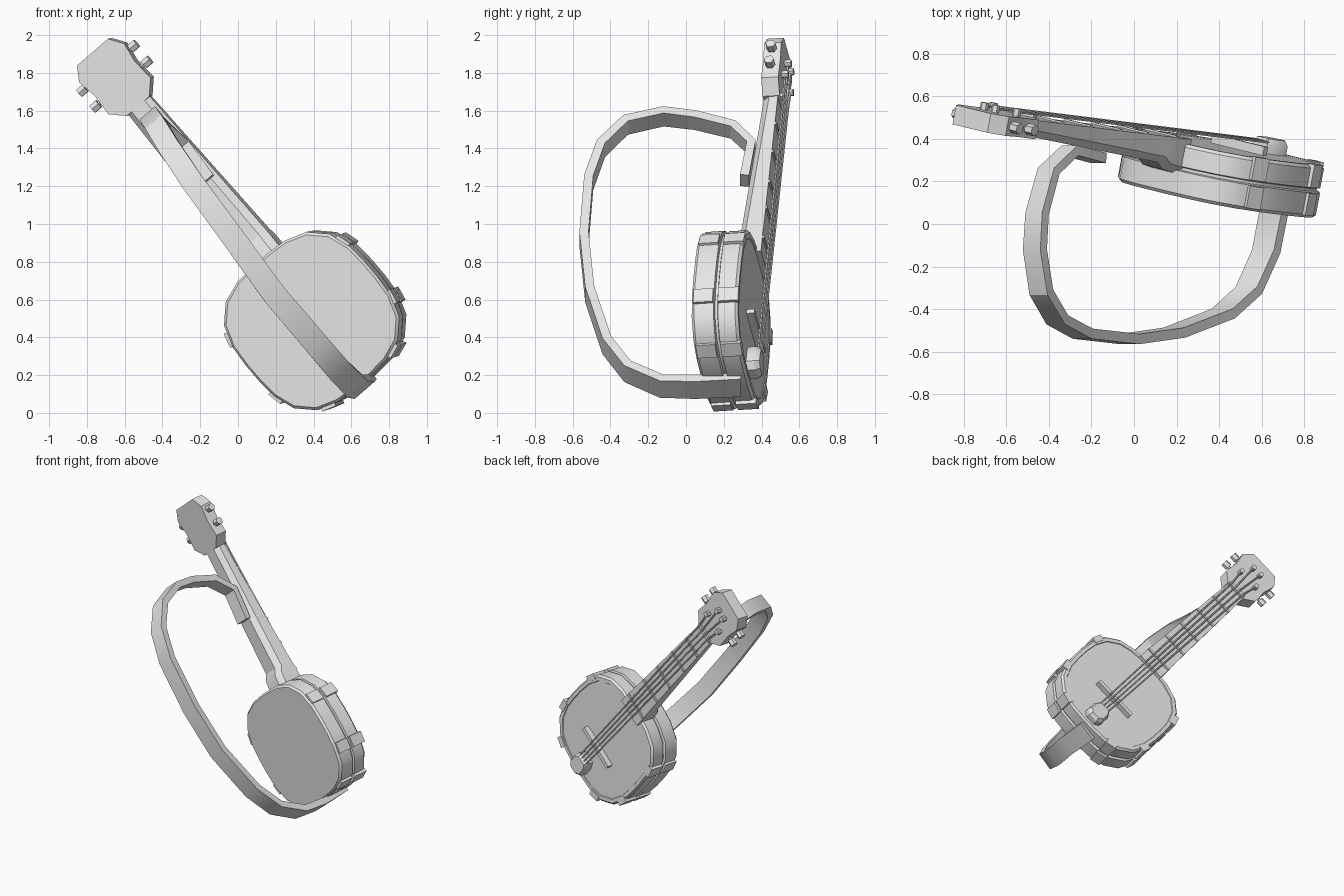
import bpy, bmesh, math
from mathutils import Vector, Matrix

if "Cube" in bpy.data.objects:
    bpy.data.objects.remove(bpy.data.objects["Cube"])

grey = bpy.data.materials.new("light_grey")
grey.diffuse_color = (0.8, 0.8, 0.8, 1)
grey.use_nodes = True
grey.node_tree.nodes["Principled BSDF"].inputs["Base Color"].default_value = grey.diffuse_color

# Instrument frame: X across, Y along the neck, Z out of the drum head
N = Vector((0.19, 1, 0.06)).normalized()
U = Vector((-0.656, 0, 0.755))
U = (U - N * U.dot(N)).normalized()
X = U.cross(N)
M = Matrix.Translation((0.387, 0.117, 0.485)) @ Matrix((X, U, N)).transposed().to_4x4()


def finish(name, bm, mat=M, angle=30):
    bmesh.ops.recalc_face_normals(bm, faces=bm.faces)
    bm.transform(mat)
    me = bpy.data.meshes.new(name)
    bm.to_mesh(me)
    bm.free()
    me.materials.append(grey)
    me.polygons.foreach_set("use_smooth", [True] * len(me.polygons))
    me.set_sharp_from_angle(angle=math.radians(angle))
    ob = bpy.data.objects.new(name, me)
    bpy.context.collection.objects.link(ob)
    return ob


def loft(name, rings, mat=M):
    """Skin a list of equal-length rings and cap both ends."""
    bm = bmesh.new()
    vs = [[bm.verts.new(p) for p in r] for r in rings]
    n = len(vs[0])
    for a, b in zip(vs, vs[1:]):
        for i in range(n):
            j = (i + 1) % n
            bm.faces.new((a[i], a[j], b[j], b[i]))
    bm.faces.new(vs[0])
    bm.faces.new(vs[-1])
    return finish(name, bm, mat)


def box(name, centre, size, rot=0.0):
    bm = bmesh.new()
    bmesh.ops.create_cube(bm, size=1)
    bm.transform(Matrix.Translation(centre) @ Matrix.Rotation(rot, 4, 'Z')
                 @ Matrix.Diagonal((*size, 1)))
    return finish(name, bm)


def rod(name, a, b, r, sides=6):
    a, b = Vector(a), Vector(b)
    bm = bmesh.new()
    bmesh.ops.create_cone(bm, cap_ends=True, segments=sides, radius1=r, radius2=r,
                          depth=(b - a).length)
    q = (b - a).to_track_quat('Z', 'Y').to_matrix().to_4x4()
    bm.transform(Matrix.Translation((a + b) / 2) @ q)
    return finish(name, bm)


def outline(t, r):
    """Rounded-square point at angle t."""
    c, s = math.cos(t), math.sin(t)
    k = r / (abs(c) ** 3 + abs(s) ** 3) ** (1 / 3)
    return k * c, k * s


# Drum body: resonator, groove, front hoop and slightly sunk head
layers = [(0.412, 0), (0.425, 0.015), (0.425, 0.12), (0.408, 0.125), (0.408, 0.138),
          (0.422, 0.143), (0.422, 0.235), (0.41, 0.25), (0.385, 0.25), (0.382, 0.245)]
loft("drum_body", [[(*outline(math.tau * (i + .5) / 24, r), d) for i in range(24)]
                   for r, d in layers])

# Clamps around the rim, mirrored left and right
for side in (-1, 1):
    for k, deg in enumerate((62, 114, 150)):
        t = math.radians(90 + side * deg)
        x, y = outline(t, 0.414)
        h = 0.01
        x1, y1 = outline(t + h, 0.414)
        x0, y0 = outline(t - h, 0.414)
        face = math.atan2(y1 - y0, x1 - x0)
        for part, (d, hgt) in enumerate(((0.065, 0.105), (0.2, 0.11))):
            box(f"rim_clamp_{k}_{side}_{part}", (x, y, d), (0.08, 0.045, hgt), face)

# Neck with a deeper heel at the drum
rings = []
for u, w, low in ((0.38, .105, .10), (0.50, .105, .115), (0.54, .10, .145), (1.52, .075, .195)):
    mid = low + 0.035
    rings.append([(-w, u, .275), (-w, u, mid), (-.6 * w, u, low),
                  (.6 * w, u, low), (w, u, mid), (w, u, .275)])
loft("neck", rings)

# Headstock
half = [(.08, 1.48), (.15, 1.55), (.142, 1.67), (.16, 1.78), (.11, 1.855)]
shape = half + [(-x, y) for x, y in reversed(half)]
loft("headstock", [[(x, y, d) for x, y in shape] for d in (.193, .285)])

# Frets and nut
for i, u in enumerate((.48, .69, .88, 1.09, 1.29)):
    w = .105 - .03 * (u - .4) / 1.1
    box(f"fret_{i}", (0, u, .277), (2 * w - .004, .016, .014))
box("nut", (0, 1.49, .285), (.145, .025, .03))

# Bridge and tailpiece
box("bridge", (0, -.09, .265), (.33, .028, .045))
tail = [(.035, -.39), (.07, -.355), (.07, -.28), (.045, -.235)]
tail += [(-x, y) for x, y in reversed(tail)]
loft("tailpiece", [[(x * s, (y + .31) * s - .31, d) for x, y in tail]
                   for s, d in ((1.0, .24), (1.0, .29), (.8, .315))])

# Strings, tuning posts and side pegs
for i in range(4):
    k = i - 1.5
    side = 1 if k > 0 else -1
    u = 1.63 if abs(k) > 1 else 1.74
    top = (side * (.075 if abs(k) > 1 else .035), u, .303)
    pts = [(k * .026, -.28, .298), (k * .038, 1.49, .303), top]
    for j in range(2):
        rod(f"string_{i}_{j}", pts[j], pts[j + 1], .0065, 5)
    rod(f"tuning_post_{i}", (top[0], u, .28), (top[0], u, .32), .02)
    rod(f"peg_shaft_{i}", (side * .12, u, .238), (side * .17, u, .238), .012)
    rod(f"peg_knob_{i}", (side * .16, u, .238), (side * .205, u, .238), .027)

# Shoulder strap: a flat band swept along a loop
path = [(-.165, .31, 1.23), (-.30, .345, 1.41), (-.40, .25, 1.50), (-.455, .05, 1.55),
        (-.465, -.12, 1.57), (-.435, -.32, 1.525), (-.36, -.45, 1.40), (-.24, -.515, 1.22),
        (-.02, -.54, .92), (.19, -.51, .63), (.42, -.42, .36), (.54, -.31, .22),
        (.62, -.13, .142), (.655, .05, .138), (.665, .29, .15)]
path = [Vector(p) for p in path]
across = Vector((.755, 0, .656))
rings = []
for i, p in enumerate(path):
    a, b = path[max(i - 1, 0)], path[min(i + 1, len(path) - 1)]
    out = (b - a).cross(across).normalized() * .024
    w = across * (.047 + .025 * i / (len(path) - 1))
    rings.append([p - w - out, p + w - out, p + w + out, p - w + out])
loft("shoulder_strap", rings, Matrix())
